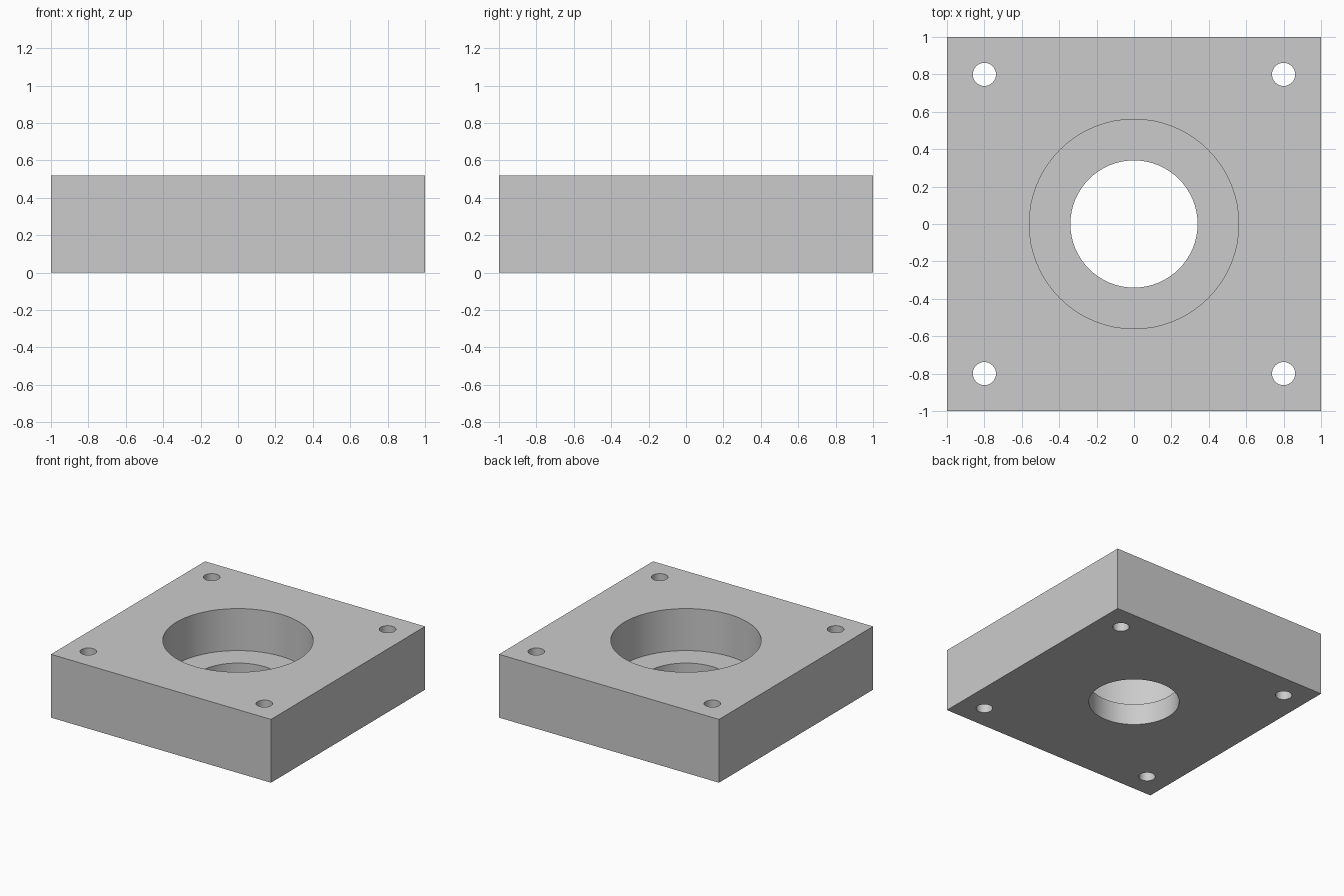
import bpy

HEIGHT = 0.52
FLOOR = 0.175      # height of the counterbore floor
BOLT = 0.8         # bolt hole offset from the centre

default = bpy.data.objects.get("Cube")
if default:
    bpy.data.objects.remove(default, do_unlink=True)

grey = bpy.data.materials.new("plain grey")
grey.use_nodes = True
colour = (0.6, 0.6, 0.6, 1)
grey.diffuse_color = colour
grey.node_tree.nodes["Principled BSDF"].inputs["Base Color"].default_value = colour

# Square block
bpy.ops.mesh.primitive_cube_add(size=1, location=(0, 0, HEIGHT / 2))
block = bpy.context.object
block.name = "mounting_block"
block.scale = (2, 2, HEIGHT)
bpy.ops.object.transform_apply(location=True, rotation=False, scale=True)
block.data.materials.append(grey)


def drill(name, radius, x=0, y=0, bottom=-0.2, sides=64):
    """Cut a round hole from above down to the given height."""
    top = HEIGHT + 0.2
    bpy.ops.mesh.primitive_cylinder_add(
        vertices=sides, radius=radius, depth=top - bottom,
        location=(x, y, (top + bottom) / 2))
    cutter = bpy.context.object
    cutter.name = name
    cutter.hide_render = True
    cutter.data.materials.append(grey)
    cut = block.modifiers.new(name, "BOOLEAN")
    cut.operation = "DIFFERENCE"
    cut.solver = "EXACT"
    cut.object = cutter
    bpy.context.view_layer.objects.active = block
    bpy.ops.object.modifier_apply(modifier=cut.name)
    bpy.data.objects.remove(cutter, do_unlink=True)


# Stepped centre bore
drill("counterbore", 0.56, bottom=FLOOR)
drill("through_bore", 0.34)

# Corner bolt holes
for x in (-BOLT, BOLT):
    for y in (-BOLT, BOLT):
        drill("bolt_hole", 0.062, x, y, sides=32)

# Smooth bores, sharp edges
bpy.ops.object.select_all(action="DESELECT")
block.select_set(True)
bpy.context.view_layer.objects.active = block
bpy.ops.object.shade_smooth_by_angle()
